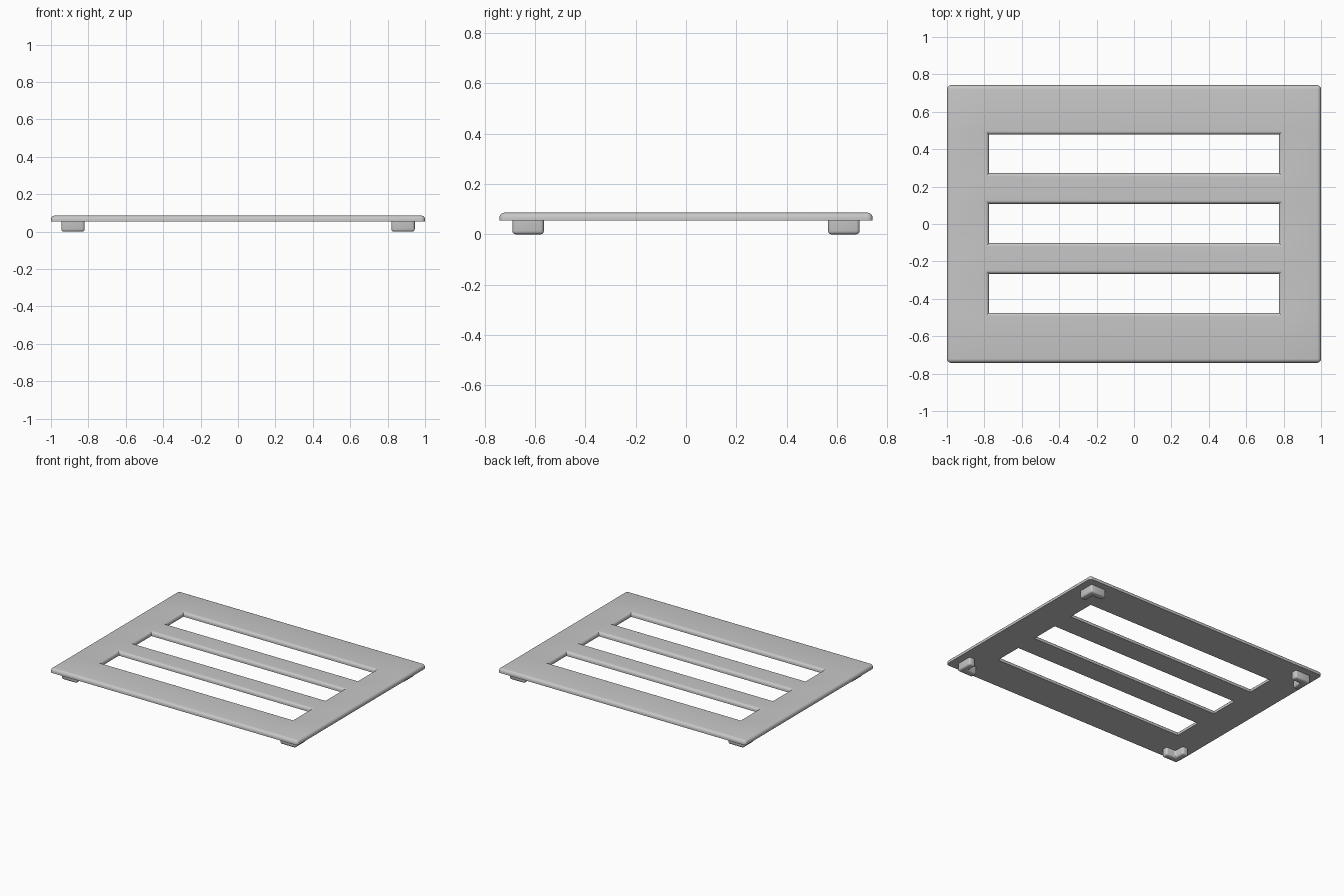
import bpy, bmesh

if "Cube" in bpy.data.objects:
    bpy.data.objects.remove(bpy.data.objects["Cube"])

grey = bpy.data.materials.new("light grey")
grey.diffuse_color = (0.57, 0.57, 0.57, 1)
grey.use_nodes = True
grey.node_tree.nodes["Principled BSDF"].inputs["Base Color"].default_value = grey.diffuse_color


def finish(bm, name):
    bmesh.ops.recalc_face_normals(bm, faces=bm.faces)
    me = bpy.data.meshes.new(name)
    bm.to_mesh(me)
    bm.free()
    ob = bpy.data.objects.new(name, me)
    bpy.context.collection.objects.link(ob)
    me.materials.append(grey)
    bpy.ops.object.select_all(action='DESELECT')
    ob.select_set(True)
    bpy.context.view_layer.objects.active = ob
    bpy.ops.object.shade_smooth_by_angle(angle=0.6)
    return ob


def extrude_up(bm, height):
    r = bmesh.ops.extrude_face_region(bm, geom=bm.faces[:], use_keep_orig=True)
    verts = [g for g in r["geom"] if isinstance(g, bmesh.types.BMVert)]
    bmesh.ops.translate(bm, verts=verts, vec=(0, 0, height))
    bmesh.ops.recalc_face_normals(bm, faces=bm.faces)


# Slatted plate: a grid of faces with three cells left open
Z0, Z1 = 0.055, 0.086
xs = [-1, -0.775, 0.775, 1]
ys = [-0.742, -0.475, -0.267, -0.104, 0.104, 0.267, 0.475, 0.742]
ys = [-0.742, -0.475, -0.267, -0.102, 0.108, 0.272, 0.478, 0.742]
bm = bmesh.new()
grid = [[bm.verts.new((x, y, Z0)) for y in ys] for x in xs]
for i in range(3):
    for j in range(7):
        if i == 1 and j % 2 == 1:
            continue
        bm.faces.new((grid[i][j], grid[i + 1][j], grid[i + 1][j + 1], grid[i][j + 1]))
extrude_up(bm, Z1 - Z0)


def rounded(e):
    a, b = (v.co for v in e.verts)
    if abs(a.z - b.z) > 0.01:                       # outer corner posts
        return abs(a.x) > 0.99 and abs(a.y) > 0.73
    walls = any(abs(f.normal.z) < 0.5 for f in e.link_faces)
    return a.z > 0.07 and walls                     # top rims


bmesh.ops.bevel(bm, geom=[e for e in bm.edges if rounded(e)], offset=0.021,
                segments=5, profile=0.5, affect='EDGES', clamp_overlap=True)
finish(bm, "slatted_plate")

# L-shaped corner feet, outer corner towards the plate corner
X, Y, L, T = 0.945, 0.69, 0.125, 0.05
outline = [(X, Y), (X - L, Y), (X - L, Y - T), (X - T, Y - T), (X - T, Y - L), (X, Y - L)]
for sx, side in ((-1, "left"), (1, "right")):
    for sy, end in ((-1, "front"), (1, "back")):
        bm = bmesh.new()
        bm.faces.new([bm.verts.new((x * sx, y * sy, 0)) for x, y in outline])
        extrude_up(bm, Z0 + 0.004)
        edges = [e for e in bm.edges if min(v.co.z for v in e.verts) < 0.01]
        bmesh.ops.bevel(bm, geom=edges, offset=0.013, segments=3,
                        profile=0.5, affect='EDGES', clamp_overlap=True)
        finish(bm, f"{end}_{side}_foot")
